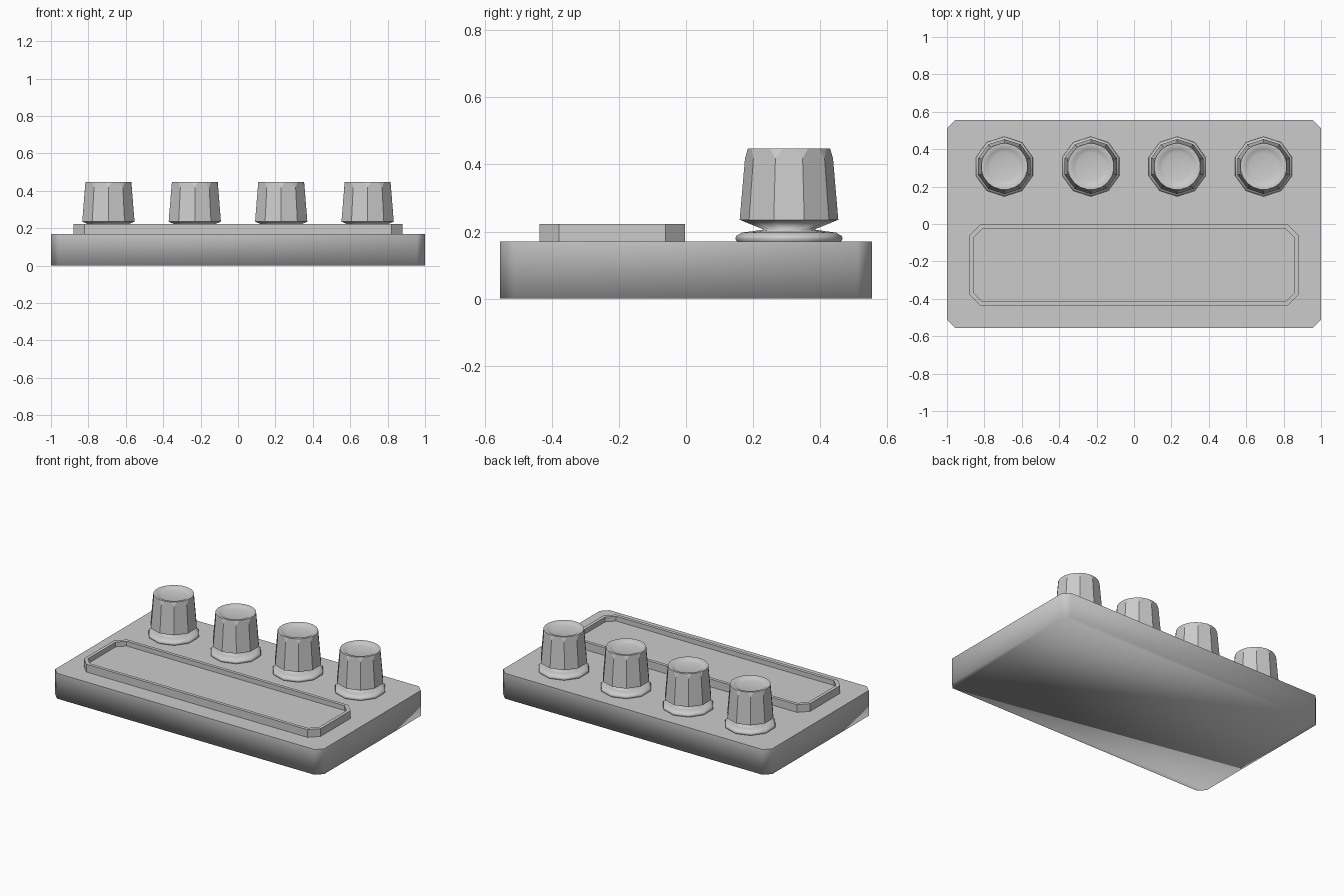
import bpy, bmesh
from math import cos, sin, pi, radians

if "Cube" in bpy.data.objects:
    bpy.data.objects.remove(bpy.data.objects["Cube"])


def chamfered_rect(x0, x1, y0, y1, c, z):
    return [(x0 + c, y0, z), (x1 - c, y0, z), (x1, y0 + c, z), (x1, y1 - c, z),
            (x1 - c, y1, z), (x0 + c, y1, z), (x0, y1 - c, z), (x0, y0 + c, z)]


def circle(n, r, z, start):
    return [(r * cos(start + 2 * pi * i / n), r * sin(start + 2 * pi * i / n), z)
            for i in range(n)]


def bridge(bm, a, b):
    n = len(a)
    for i in range(n):
        j = (i + 1) % n
        bm.faces.new((a[i], a[j], b[j], b[i]))


def loft(bm, rings):
    loops = [[bm.verts.new(p) for p in ring] for ring in rings]
    for a, b in zip(loops, loops[1:]):
        bridge(bm, a, b)
    return loops


def make_object(name, bm):
    bmesh.ops.recalc_face_normals(bm, faces=bm.faces)
    mesh = bpy.data.meshes.new(name)
    bm.to_mesh(mesh)
    bm.free()
    obj = bpy.data.objects.new(name, mesh)
    bpy.context.collection.objects.link(obj)
    return obj


# Base slab: crisp top edge, soft shading around the sides and underside
TOP = 0.17
bm = bmesh.new()
loops = loft(bm, [chamfered_rect(-1, 1, -0.555, 0.555, 0.043, z) for z in (0, TOP)])
bm.faces.new(loops[0])
lid = bm.faces.new(loops[1])
for f in bm.faces:
    f.smooth = True
for e in lid.edges:
    e.smooth = False
make_object("base", bm)

# Raised tray with a thin rim and recessed panel
bm = bmesh.new()
w = 0.022
outer = (-0.88, 0.88, -0.437, -0.003, 0.058)
inner = (-0.88 + w, 0.88 - w, -0.437 + w, -0.003 - w, 0.048)
loops = loft(bm, [chamfered_rect(*outer, TOP), chamfered_rect(*outer, 0.222),
                  chamfered_rect(*inner, 0.222), chamfered_rect(*inner, 0.19)])
bm.faces.new(loops[-1])
bm.faces.new(loops[0])
make_object("display_tray", bm)


SIDES = 10
CORNER = pi / 2          # a corner of each decagon points along y
STEP = 2 * pi / SIDES


def knob_skirt(name):
    # Rounded collar that narrows to a waist and flares under the grip
    bm = bmesh.new()
    profile = [(0.155, TOP), (0.160, 0.178), (0.157, 0.187), (0.140, 0.197),
               (0.115, 0.200), (0.075, 0.206), (0.147, 0.235)]
    loft(bm, [circle(SIDES, r, z, CORNER) for r, z in profile])
    for f in bm.faces:
        f.smooth = True
    return make_object(name, bm)


def knob_grip(name):
    # Tapered ten-sided grip, corners cut off to a twenty-sided dished top
    bm = bmesh.new()
    low = [bm.verts.new(p) for p in circle(SIDES, 0.147, 0.235, CORNER)]
    mid = [bm.verts.new(p) for p in circle(SIDES, 0.1312, 0.418, CORNER)]
    top = [circle(2 * SIDES, r, z, CORNER + STEP / 4)
           for r, z in ((0.1242, 0.447), (0.108, 0.447), (0.094, 0.439), (0.075, 0.434))]
    loops = loft(bm, top)
    rim = loops[0]
    for f in bm.faces:
        f.smooth = True
    for i in range(SIDES):
        j = (i + 1) % SIDES
        bm.faces.new((low[i], low[j], mid[j], rim[2 * i + 1], rim[2 * i], mid[i]))
        bm.faces.new((mid[i], rim[2 * i], rim[2 * i - 1]))
    bm.faces.new(loops[-1]).smooth = True
    for v in rim:
        for e in v.link_edges:
            e.smooth = False
    return make_object(name, bm)


# Row of four knobs along the back
skirt, grip = knob_skirt("knob_skirt_1"), knob_grip("knob_grip_1")
for i in range(4):
    for part, label in ((skirt, "knob_skirt"), (grip, "knob_grip")):
        obj = part
        if i:
            obj = part.copy()
            obj.name = f"{label}_{i + 1}"
            bpy.context.collection.objects.link(obj)
        obj.location = (-0.693 + 0.462 * i, 0.307, 0)
